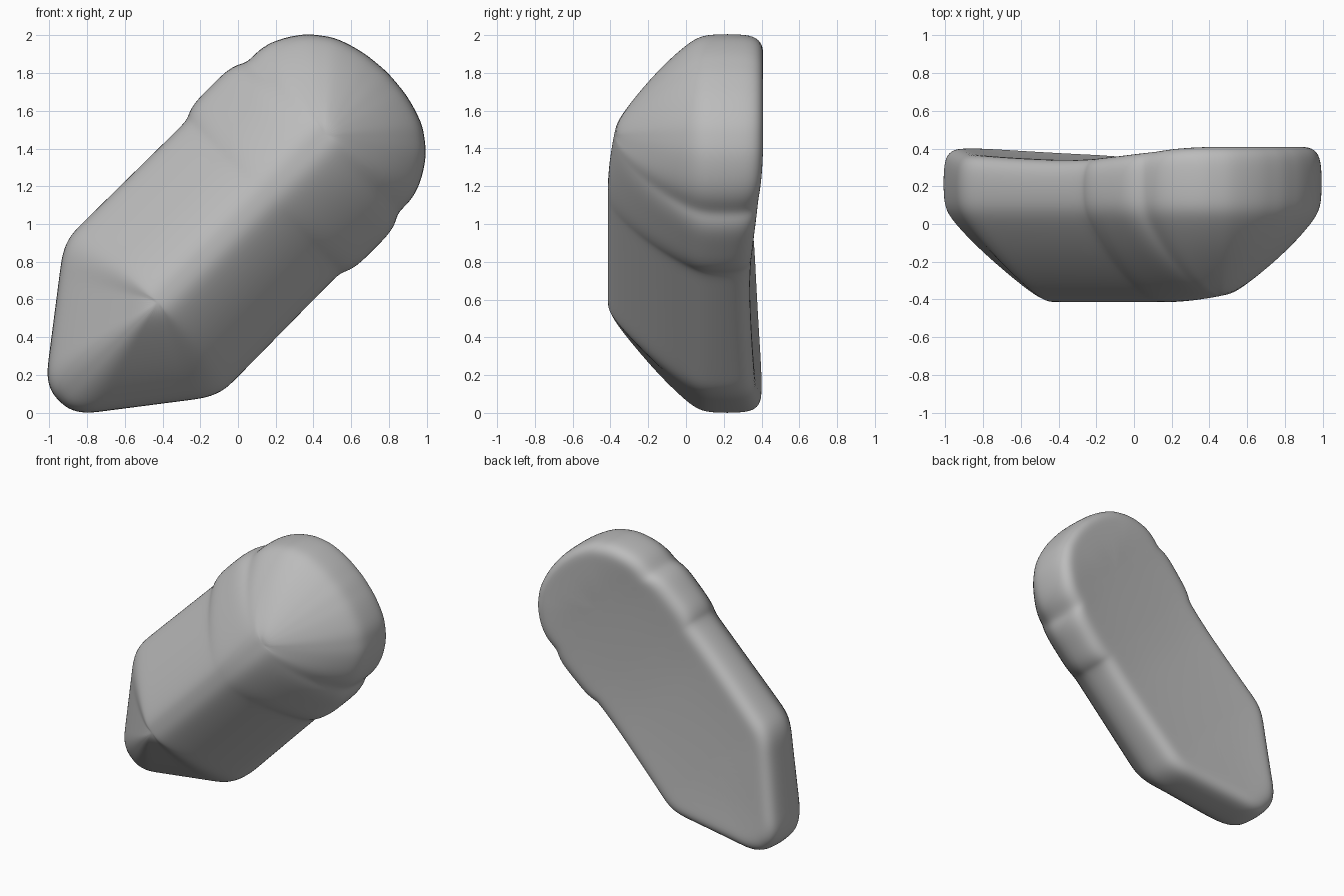
import bpy, bmesh, math

if "Cube" in bpy.data.objects:
    bpy.data.objects.remove(bpy.data.objects["Cube"])

# Half outline of the stone: (distance along its long axis, half width)
OUTLINE = [(-1.335, 0), (-1.332, .065), (-1.288, .142), (-.765, .545), (-.675, .58), (-.58, .58),
           (.195, .573), (.225, .59), (.29, .612), (.53, .612), (.60, .592), (.643, .562), (.73, .57),
           (.835, .542), (.965, .458), (1.07, .32), (1.115, .165), (1.13, 0)]
RIDGE = (-.59, .66)      # ends of the front ridge along the axis

# Section from back centre to front ridge: (inward fraction, depth);
# depth is measured from the bowed back where the flag is True
SECTION = [(1, -.01, True), (.55, -.008, True), (.25, -.002, True), (.12, 0, True), (.03, -.035, True),
           (0, -.11, True), (0, .14, False), (.025, .07, False), (.10, .005, False), (.3, -.12, False),
           (.55, -.25, False), (.76, -.35, False), (.89, -.4, False), (1, -.415, False)]


def back_depth(u):
    return .34 + .07 * min(1, abs(u) / (.85 if u > 0 else 1.3)) ** 1.6


def front_depth(d, k, u, target):
    """Lower the ridge towards the head and swell the flanks between the ends."""
    head = min(1, max(0, (target - .3) / (RIDGE[1] - .3)))
    beyond = min(1, abs(u - target) / .25)
    swell = .035 * math.sin(math.pi * k) * (1 - beyond)
    return d * (1 - .1 * head ** 1.5 * k) - swell


def densify(points, step=.11):
    """Split long straight runs of the outline."""
    out = [points[0]]
    for a, b in zip(points, points[1:]):
        n = max(1, round(math.dist(a, b) / step))
        out += [tuple(p + (q - p) * i / n for p, q in zip(a, b)) for i in range(1, n + 1)]
    return out


# One half of the stone as a grid, outline rows by section columns
bm = bmesh.new()
rows = []
for u, v in densify(OUTLINE):
    target = min(max(u, RIDGE[0]), RIDGE[1])
    row = []
    for k, d, from_back in SECTION:
        uu = u + (target - u) * k
        y = d + back_depth(uu) if from_back else front_depth(d, k, u, target)
        row.append(bm.verts.new((v * (1 - k), y, uu)))
    rows.append(row)
for r0, r1 in zip(rows, rows[1:]):
    for j in range(len(SECTION) - 1):
        bm.faces.new((r0[j], r0[j + 1], r1[j + 1], r1[j]))
bmesh.ops.remove_doubles(bm, verts=bm.verts, dist=.0005)
bmesh.ops.recalc_face_normals(bm, faces=bm.faces)
# outward direction check on a wall face
wall = max(bm.faces, key=lambda f: f.calc_center_median().x)
if wall.normal.x < 0:
    bmesh.ops.reverse_faces(bm, faces=bm.faces)
for f in bm.faces:
    f.smooth = True
mesh = bpy.data.meshes.new("stone")
bm.to_mesh(mesh)
bm.free()

# Stone object, tilted along the diagonal
stone = bpy.data.objects.new("stone", mesh)
bpy.context.collection.objects.link(stone)
stone.rotation_euler = (0, math.radians(45), 0)
stone.location = (-.005, 0, 1.005)
mirror = stone.modifiers.new("mirror", 'MIRROR')
mirror.use_axis = (True, False, False)
mirror.use_clip = True
smooth = stone.modifiers.new("smooth", 'SUBSURF')
smooth.levels = smooth.render_levels = 2

grey = bpy.data.materials.new("stone grey")
grey.diffuse_color = (.5, .5, .5, 1)
grey.use_nodes = True
grey.node_tree.nodes["Principled BSDF"].inputs["Base Color"].default_value = grey.diffuse_color
mesh.materials.append(grey)
